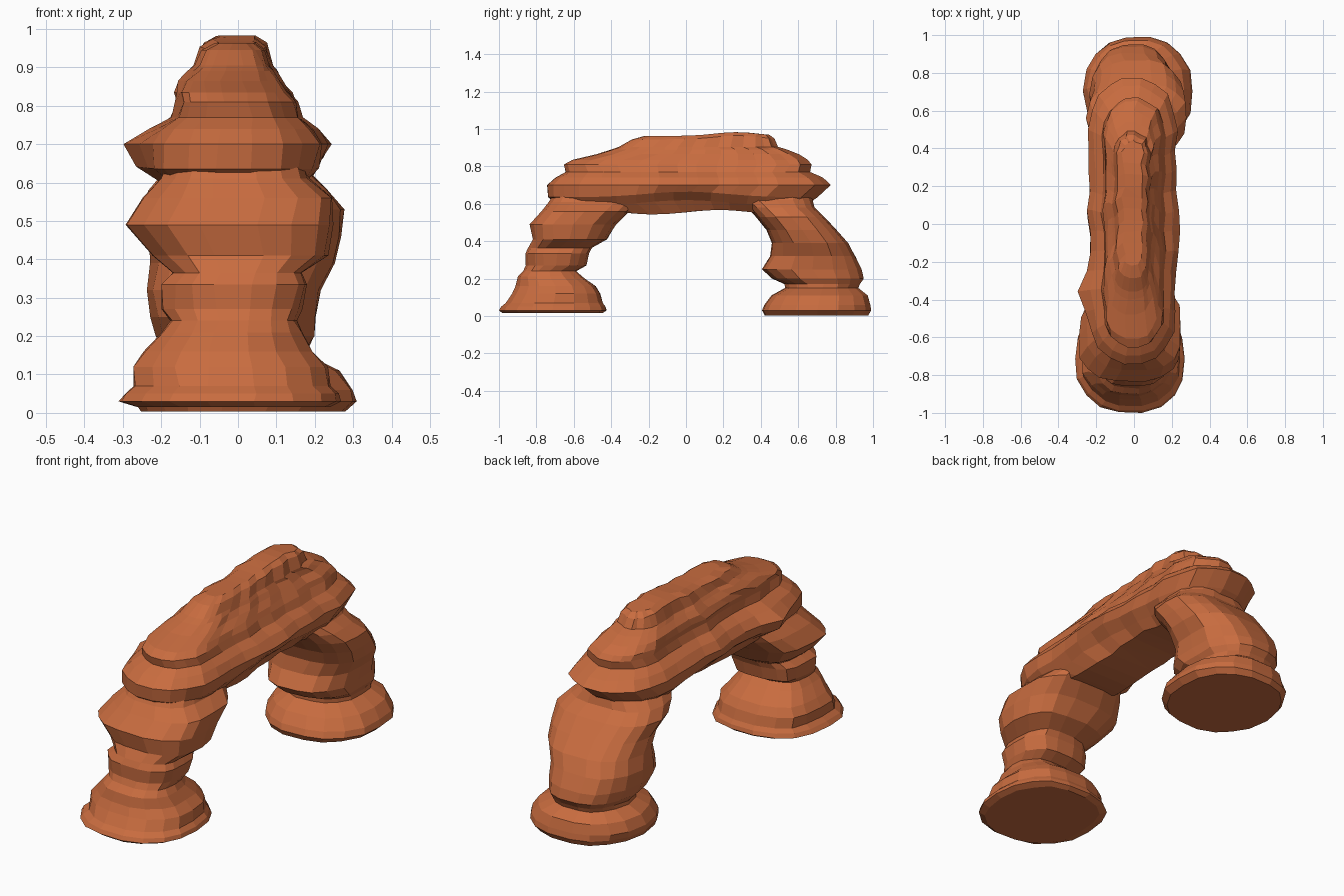
import bpy, bmesh, math, random

if "Cube" in bpy.data.objects:
    bpy.data.objects.remove(bpy.data.objects["Cube"])

random.seed(4)
clay = bpy.data.materials.new("sandstone")
clay.diffuse_color = (0.58, 0.15, 0.05, 1)
clay.use_nodes = True
clay.node_tree.nodes["Principled BSDF"].inputs["Base Color"].default_value = clay.diffuse_color


def outline(y0, y1, x0, x1, straight, power):
    """Rounded outline seen from above; 'straight' adds points along the long sides."""
    cx, cy, w, l = (x0 + x1) / 2, (y0 + y1) / 2, (x1 - x0) / 2, (y1 - y0) / 2
    cap = min(l, 1.2 * w) if straight else l
    mid = l - cap

    def corner(deg, side):
        c, s = math.cos(math.radians(deg)), math.sin(math.radians(deg))
        f = lambda v: math.copysign(abs(v) ** (2 / power), v)
        return (cx + w * f(c), cy + side * mid + cap * f(s))

    step = 20
    pts = [corner(a, 1) for a in range(0, 181, step)]
    for i in range(straight):
        pts.append((x0, cy + mid * (1 - 2 * (i + 1) / (straight + 1))))
    pts += [corner(a, -1) for a in range(180 if straight else 200, 361 if straight else 360, step)]
    for i in range(straight):
        pts.append((x1, cy - mid * (1 - 2 * (i + 1) / (straight + 1))))
    return pts


def strata(name, layers, straight=0, rough=0.007, shift=None):
    """Stack eroded rock layers (z, y0, y1, x0, x1) into one solid."""
    bm = bmesh.new()
    rings, wob = [], None
    for z, y0, y1, x0, x1 in layers:
        pts = outline(y0, y1, x0, x1, straight, 2.25 if straight else 2.25 + z)
        if wob is None:
            wob = [(random.uniform(-1, 1), random.uniform(-1, 1)) for _ in pts]
        ring = []
        for (x, y), (a, b) in zip(pts, wob):
            dx = rough * (a + random.uniform(-.6, .6))
            dy = rough * .5 * (b + random.uniform(-.6, .6))
            sx, sz = shift(x, y, z) if shift else (0, 0)
            ring.append(bm.verts.new((x + dx + sx, y + dy, z + sz)))
        rings.append(ring)
    n = len(rings[0])
    for lo, hi in zip(rings, rings[1:]):
        for i in range(n):
            j = (i + 1) % n
            bm.faces.new((lo[i], lo[j], hi[j], hi[i]))
    bm.faces.new(rings[0][::-1])
    bm.faces.new(rings[-1])
    bmesh.ops.triangulate(bm, faces=[f for f in bm.faces if len(f.verts) > 4])
    bmesh.ops.recalc_face_normals(bm, faces=bm.faces)
    me = bpy.data.meshes.new(name)
    bm.to_mesh(me)
    bm.free()
    me.materials.append(clay)
    ob = bpy.data.objects.new(name, me)
    bpy.context.collection.objects.link(ob)
    return ob


def bump(v, centre, width):
    return math.exp(-((v - centre) / width) ** 2)


def span_shift(x, y, z):
    """Side bulges, wavy strata and the rise of the ridge towards the back."""
    body = bump(z, .69, .05)
    sx = body * (-.05 * bump(y, -.38, .1) if x < 0 else .025 * bump(y, 0, .12))
    if z < .6:
        sz = .012 * math.sin(9 * y)
    elif z < .69:
        sz = .03 * bump(y, 0, .3) - .01
    else:
        sz = .02 * bump(y, .27, .16) if z > .94 else 0
    return sx, sz


# Front leg: wide foot, pinched ankle, bulging upper boulder
front_leg = strata("front_leg", [
    (.015, -.98, -.44, -.27, .24), (.03, -1, -.42, -.315, .275),
    (.05, -.99, -.425, -.30, .265), (.07, -.965, -.44, -.28, .245),
    (.12, -.93, -.455, -.28, .235), (.16, -.91, -.48, -.25, .20),
    (.21, -.90, -.55, -.205, .17), (.24, -.87, -.585, -.18, .155),
    (.27, -.855, -.53, -.20, .17), (.335, -.86, -.515, -.205, .185),
    (.365, -.845, -.50, -.175, .17), (.41, -.82, -.42, -.23, .235),
    (.49, -.835, -.37, -.295, .25), (.56, -.775, -.30, -.25, .25),
    (.61, -.735, -.25, -.205, .19), (.67, -.70, -.25, -.18, .17)])

# Back leg: disc foot, tight notch, leaning boulder
back_leg = strata("back_leg", [
    (.003, .42, .98, -.25, .28), (.03, .405, .995, -.265, .31),
    (.06, .42, .99, -.265, .30), (.11, .455, .975, -.24, .26),
    (.15, .53, .925, -.18, .18), (.17, .53, .935, -.18, .18),
    (.20, .46, .955, -.21, .20), (.25, .405, .945, -.225, .205),
    (.32, .45, .91, -.235, .215), (.39, .46, .87, -.22, .25),
    (.46, .43, .81, -.225, .265), (.53, .375, .745, -.25, .275),
    (.58, .33, .69, -.23, .235), (.62, .28, .68, -.19, .19), (.67, .30, .66, -.17, .17)])

# Span: long horizontal terraces, then a ledge and a narrow raised ridge
span = strata("arch_span", [
    (.555, -.52, .56, -.13, .13), (.60, -.68, .64, -.185, .175),
    (.645, -.74, .70, -.235, .21), (.70, -.745, .775, -.24, .225),
    (.74, -.70, .73, -.21, .20), (.77, -.645, .66, -.165, .165),
    (.81, -.655, .67, -.155, .15), (.835, -.61, .65, -.155, .135),
    (.865, -.48, .60, -.145, .11), (.89, -.40, .54, -.12, .095),
    (.905, -.36, .49, -.105, .085), (.945, -.29, .47, -.09, .07),
    (.963, -.22, .44, -.055, .045)],
    straight=8, rough=.009, shift=span_shift)

# Fuse the legs into the span as one rock
for leg in (front_leg, back_leg):
    m = span.modifiers.new("fuse", "BOOLEAN")
    m.operation, m.solver, m.object = "UNION", "EXACT", leg
    bpy.context.view_layer.objects.active = span
    bpy.ops.object.modifier_apply(modifier=m.name)
    bpy.data.objects.remove(leg)
span.name = "rock_arch"
